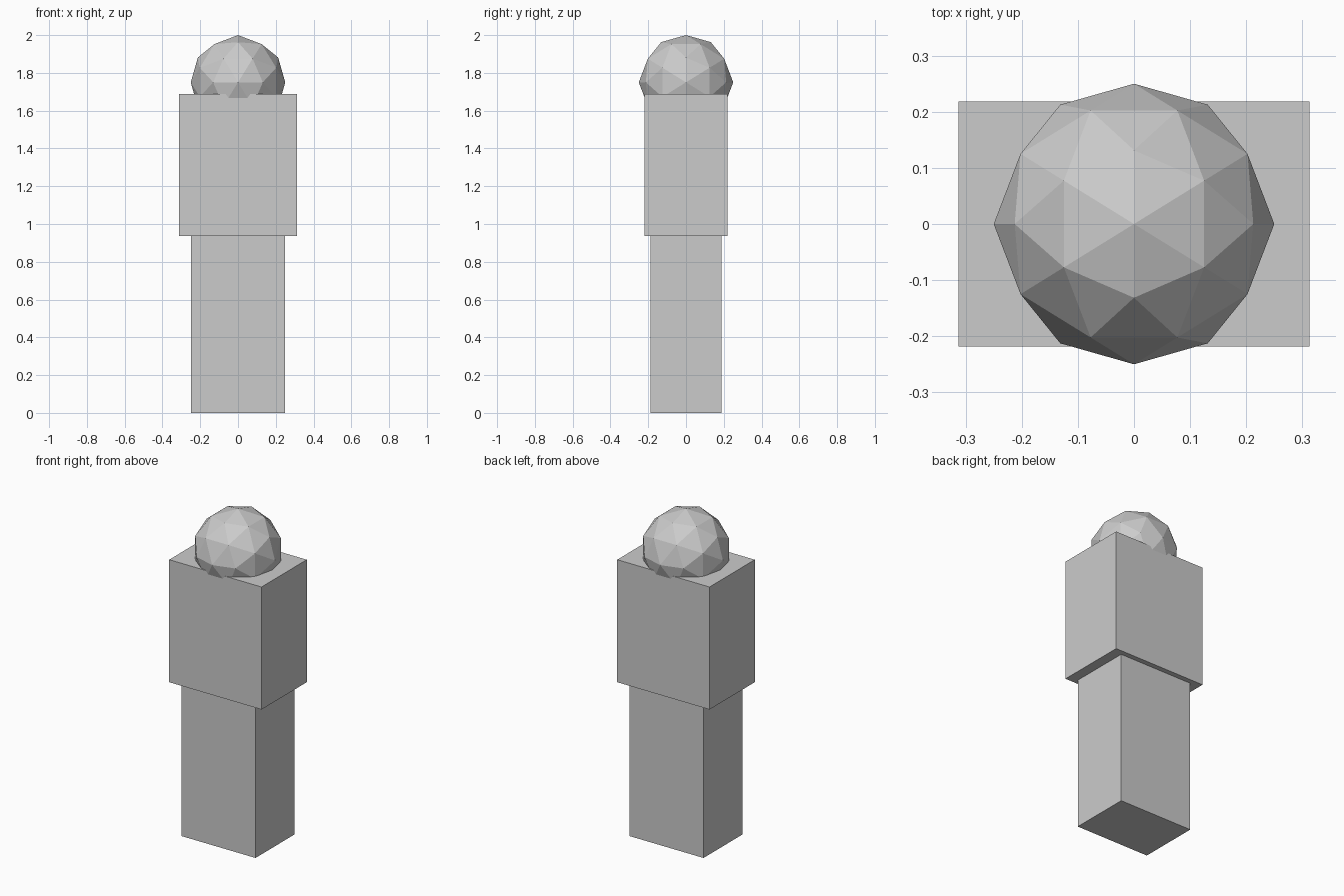
import bpy
import bmesh
from mathutils import Vector

cube = bpy.data.objects.get("Cube")
if cube:
    bpy.data.objects.remove(cube, do_unlink=True)

GREY = (0.6, 0.6, 0.6, 1.0)
grey = bpy.data.materials.new("plain_grey")
grey.use_nodes = True
grey.diffuse_color = GREY
grey.node_tree.nodes["Principled BSDF"].inputs["Base Color"].default_value = GREY


def add_object(name, bm, location):
    """Turn a bmesh into a flat-shaded grey object."""
    bmesh.ops.recalc_face_normals(bm, faces=bm.faces)
    mesh = bpy.data.meshes.new(name)
    bm.to_mesh(mesh)
    bm.free()
    mesh.materials.append(grey)
    obj = bpy.data.objects.new(name, mesh)
    obj.location = location
    bpy.context.collection.objects.link(obj)
    return obj


def add_box(name, width, depth, bottom, top):
    bm = bmesh.new()
    bmesh.ops.create_cube(bm, size=1)
    bmesh.ops.scale(bm, vec=(width, depth, top - bottom), verts=bm.verts)
    return add_object(name, bm, (0, 0, (bottom + top) / 2))


def add_faceted_ball(name, radius, height):
    """Icosahedron with an edge across the top, split once and rounded."""
    golden = (1 + 5 ** 0.5) / 2
    bm = bmesh.new()
    for a in (-1, 1):
        for b in (-golden, golden):
            for corner in ((0, a, b), (a, b, 0), (b, 0, a)):
                bm.verts.new(corner)
    bmesh.ops.convex_hull(bm, input=bm.verts)
    bmesh.ops.subdivide_edges(bm, edges=bm.edges[:], cuts=1, use_grid_fill=True)
    for v in bm.verts:
        v.co = Vector(v.co).normalized() * radius
    return add_object(name, bm, (0, 0, height))


# Legs, torso and head
add_box("legs", 0.5, 0.375, 0, 0.9375)
add_box("torso", 0.625, 0.4375, 0.9375, 1.6875)
add_faceted_ball("head", 0.25, 1.75)
